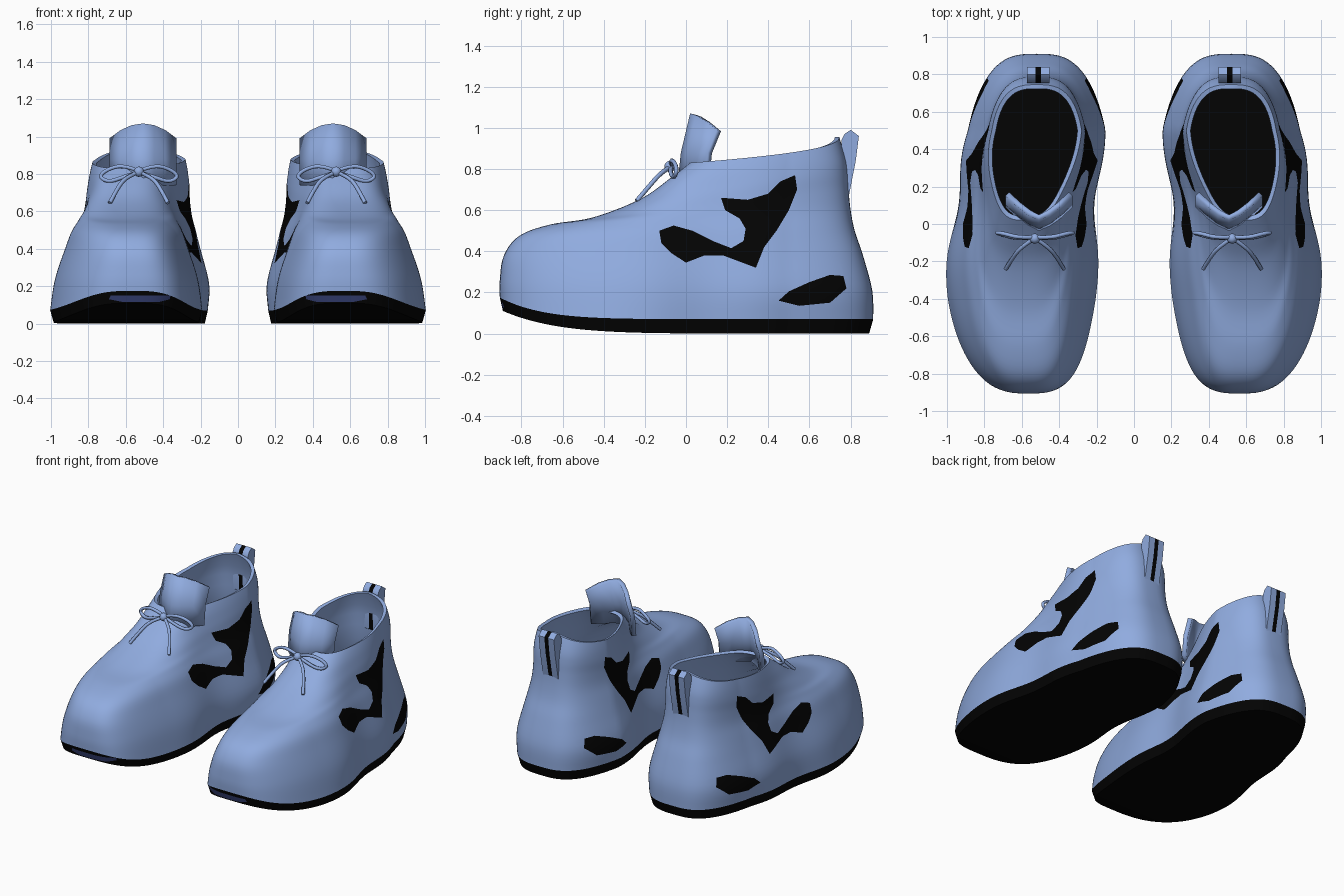
import bpy, bmesh, math
from mathutils import Vector

if "Cube" in bpy.data.objects:
    bpy.data.objects.remove(bpy.data.objects["Cube"], do_unlink=True)

SEGMENTS = 144
STEPS = 5


def material(name, color):
    mat = bpy.data.materials.new(name)
    mat.use_nodes = True
    mat.diffuse_color = (*color, 1)
    mat.node_tree.nodes["Principled BSDF"].inputs["Base Color"].default_value = (*color, 1)
    return mat


BLUE = material("soft blue", (0.28, 0.41, 0.74))
BLACK = material("black", (0.001, 0.001, 0.001))
NAVY = material("navy", (0.035, 0.05, 0.17))


def finish(name, bm, mats, mirror=True, angle=50):
    """Turn a bmesh into an object, smooth it and mirror it into a pair."""
    mesh = bpy.data.meshes.new(name)
    bm.to_mesh(mesh)
    bm.free()
    for mat in mats:
        mesh.materials.append(mat)
    mesh.shade_smooth()
    mesh.set_sharp_from_angle(angle=math.radians(angle))
    obj = bpy.data.objects.new(name, mesh)
    bpy.context.collection.objects.link(obj)
    if mirror:
        obj.modifiers.new("pair", "MIRROR").use_mirror_merge = False
    return obj


def ring(y_front, z_front, y_back, z_back, ball, heel, ease):
    """Foot-shaped outline: wide at the ball, pinched at the waist."""
    points = []
    for k in range(SEGMENTS):
        a = 2 * math.pi * k / SEGMENTS - math.pi / 2
        u = (1 + math.sin(a)) / 2
        y = y_front + (y_back - y_front) * u
        t = min(max((y + 0.4) / 0.9, 0), 1)
        width = ball + (heel - ball) * t
        width *= 1 - 0.12 * math.exp(-((y - 0.1) ** 2) / 0.05)
        c = math.cos(a)
        centre = 0.6 - 0.08 * t * t - 0.14 * max(-0.4 - y, 0) ** 2
        x = centre + math.copysign(abs(c) ** 0.66, c) * width
        z = z_front + (z_back - z_front) * (1 - max(1 - u, 0) ** ease)
        points.append((x, y, z))
    return points


def smooth_rows(rows):
    """Fill in rows between the given ones along a smooth curve."""
    result = []
    for i in range(len(rows) - 1):
        four = [rows[min(max(i + d, 0), len(rows) - 1)] for d in (-1, 0, 1, 2)]
        for s in range(STEPS):
            t = s / STEPS
            result.append([b + t / 2 * (c - a + t * (2 * a - 5 * b + 4 * c - d
                                                     + t * (3 * (b - c) + d - a)))
                           for a, b, c, d in zip(*four)])
    return result + [rows[-1]]


def loft(bm, rows):
    loops = [[bm.verts.new(p) for p in ring(*r)] for r in rows]
    for low, high in zip(loops, loops[1:]):
        for k in range(SEGMENTS):
            n = (k + 1) % SEGMENTS
            bm.faces.new((low[k], low[n], high[n], high[k]))
    return loops


def cap(bm, loop, down=False):
    """Close a ring with strips running across the foot."""
    for k in range(SEGMENTS // 2):
        face = list(dict.fromkeys([loop[k], loop[k + 1], loop[SEGMENTS - k - 1], loop[-k]]))
        bm.faces.new(face[::-1] if down else face)


def inside(a, b, outline):
    odd = False
    for (a1, b1), (a2, b2) in zip(outline, outline[1:] + outline[:1]):
        if (b1 > b) != (b2 > b) and a < a1 + (b - b1) * (a2 - a1) / (b2 - b1):
            odd = not odd
    return odd


def inlay(bm, outline, axis, facing, margin=0.04):
    """Cut an outline, drawn in z against one axis, into the faces and colour it."""
    for (a1, b1), (a2, b2) in zip(outline, outline[1:] + outline[:1]):
        bm.normal_update()
        faces = []
        for f in bm.faces:
            c = f.calc_center_bounds()
            if (facing(f.normal) and min(a1, a2) - margin < c[axis] < max(a1, a2) + margin
                    and min(b1, b2) - margin < c.z < max(b1, b2) + margin):
                faces.append(f)
        point, normal = Vector((0, 0, b1)), Vector((0, 0, a2 - a1))
        point[axis], normal[axis] = a1, b1 - b2
        edges = {e for f in faces for e in f.edges}
        verts = {v for f in faces for v in f.verts}
        bmesh.ops.bisect_plane(bm, geom=[*verts, *edges, *faces], dist=1e-4,
                               plane_co=point, plane_no=normal.normalized())
    bm.normal_update()
    for f in bm.faces:
        c = f.calc_center_median()
        if facing(f.normal) and inside(c[axis], c.z, outline):
            f.material_index = 1


# Outline rows: front y and z, back y and z, half widths at ball and heel, rise
ROWS = [
    (-.89, .11, .89, 0, .405, .39, 7),
    (-.905, .175, .91, .07, .425, .405, 9),
    (-.905, .26, .905, .21, .395, .415, 3),
    (-.885, .38, .86, .38, .34, .375, 1),
    (-.81, .475, .82, .50, .30, .345, 1),
    (-.66, .53, .80, .60, .26, .315, 1),
    (-.45, .565, .79, .70, .24, .295, 1),
    (-.22, .655, .785, .78, .23, .28, 1),
    (-.07, .76, .775, .85, .225, .265, .7),
    (.02, .83, .745, .955, .21, .25, .45),
]
INSET = 0.022
LINING = [(yf + INSET, zf - INSET / 2, yb - INSET, zb, ball - INSET, heel - INSET, ease)
          for yf, zf, yb, zb, ball, heel, ease in ROWS]

# Side patches, drawn in y and z
SWOOP = [(-.13, .5), (-.06, .525), (.03, .5), (.13, .45), (.22, .415), (.28, .45),
         (.29, .51), (.26, .56), (.19, .6), (.17, .66), (.3, .65), (.4, .68),
         (.46, .74), (.53, .77), (.54, .7), (.5, .6), (.44, .5), (.38, .42),
         (.34, .32), (.26, .35), (.18, .38), (.09, .38), (0, .345), (-.07, .39), (-.12, .44)]
HEEL = [(.45, .16), (.5, .205), (.6, .25), (.7, .285), (.765, .28), (.78, .22), (.7, .15), (.55, .135)]
BUMPER = [(.36, .15), (.68, .15), (.69, .13), (.62, .116), (.42, .116), (.365, .13)]

# Sole with toe bumper
bm = bmesh.new()
loops = loft(bm, ROWS[:2])
cap(bm, loops[0], down=True)
inlay(bm, BUMPER, 0, lambda n: n.y < -0.3)
finish("soles", bm, [BLACK, NAVY])

# Upper with patches on the outer and inner side
bm = bmesh.new()
loft(bm, smooth_rows(ROWS[1:]))
for outline in (SWOOP, HEEL):
    inlay(bm, outline, 1, lambda n: abs(n.x) > 0.1)
finish("uppers", bm, [BLUE, BLACK])

# Lining and collar rim
bm = bmesh.new()
loft(bm, [ROWS[-1]] + LINING[:0:-1])
finish("linings", bm, [BLUE])

# Insole
bm = bmesh.new()
cap(bm, [bm.verts.new(p) for p in ring(-.87, .15, .88, .04, .39, .375, 8)])
finish("insoles", bm, [BLACK])

# Tongue: a curved sheet standing out of the opening
bm = bmesh.new()
columns = []
for i in range(7):
    u = i / 3 - 1
    x, bend = 0.508 + 0.18 * u, abs(u) ** 1.4
    columns.append([bm.verts.new((x, y + 0.13 * bend, z)) for y, z in
                    ((-.04, .74), (-.025, .88), (.02, 1.07 - 0.08 * u * u))])
for a, b in zip(columns, columns[1:]):
    for j in range(2):
        bm.faces.new((a[j], b[j], b[j + 1], a[j + 1]))
tongue = finish("tongues", bm, [BLUE])
solid = tongue.modifiers.new("thickness", "SOLIDIFY")
solid.thickness = 0.03

# Heel pull tab with a dark centre stripe
TAB = [(.765, .68), (.755, .94), (.77, .97), (.80, .99), (.84, .96), (.825, .84), (.79, .66)]
bm = bmesh.new()
slices = [[bm.verts.new((x, y, z)) for y, z in TAB] for x in (.452, .497, .527, .572)]
for s, (a, b) in enumerate(zip(slices, slices[1:])):
    for k in range(len(TAB)):
        n = (k + 1) % len(TAB)
        bm.faces.new((a[k], b[k], b[n], a[n])).material_index = int(s == 1)
bm.faces.new(slices[0])
bm.faces.new(slices[-1][::-1])
bmesh.ops.recalc_face_normals(bm, faces=bm.faces[:])
finish("heel_tabs", bm, [BLUE, BLACK], angle=30)

# Lace bow: two loops, two tails and a knot on each shoe
LOOP = [(0, -.07, .815), (.08, -.075, .85), (.17, -.05, .825), (.215, -.045, .785),
        (.16, -.06, .755), (.08, -.08, .785), (0, -.07, .81)]
TAIL = [(0, -.075, .81), (.07, -.12, .785), (.12, -.18, .715), (.155, -.24, .645)]
for label, centre in (("left", 0.525), ("right", -0.53)):
    curve = bpy.data.curves.new(label + "_lace_bow", "CURVE")
    curve.dimensions = "3D"
    curve.bevel_depth = 0.011
    curve.bevel_resolution = 1
    curve.resolution_u = 4
    curve.use_fill_caps = True
    curve.materials.append(BLUE)
    for path in (LOOP, TAIL):
        for sign in (1, -1):
            spline = curve.splines.new("NURBS")
            spline.points.add(len(path) - 1)
            for point, (x, y, z) in zip(spline.points, path):
                point.co = (centre + sign * x, y, z, 1)
            spline.order_u = 3
            spline.use_endpoint_u = True
    bow = bpy.data.objects.new(label + "_lace_bow", curve)
    bpy.context.collection.objects.link(bow)

    bm = bmesh.new()
    bmesh.ops.create_uvsphere(bm, u_segments=10, v_segments=6, radius=0.028)
    bmesh.ops.translate(bm, verts=bm.verts[:], vec=(centre, -0.078, 0.812))
    finish(label + "_lace_knot", bm, [BLUE], mirror=False)
